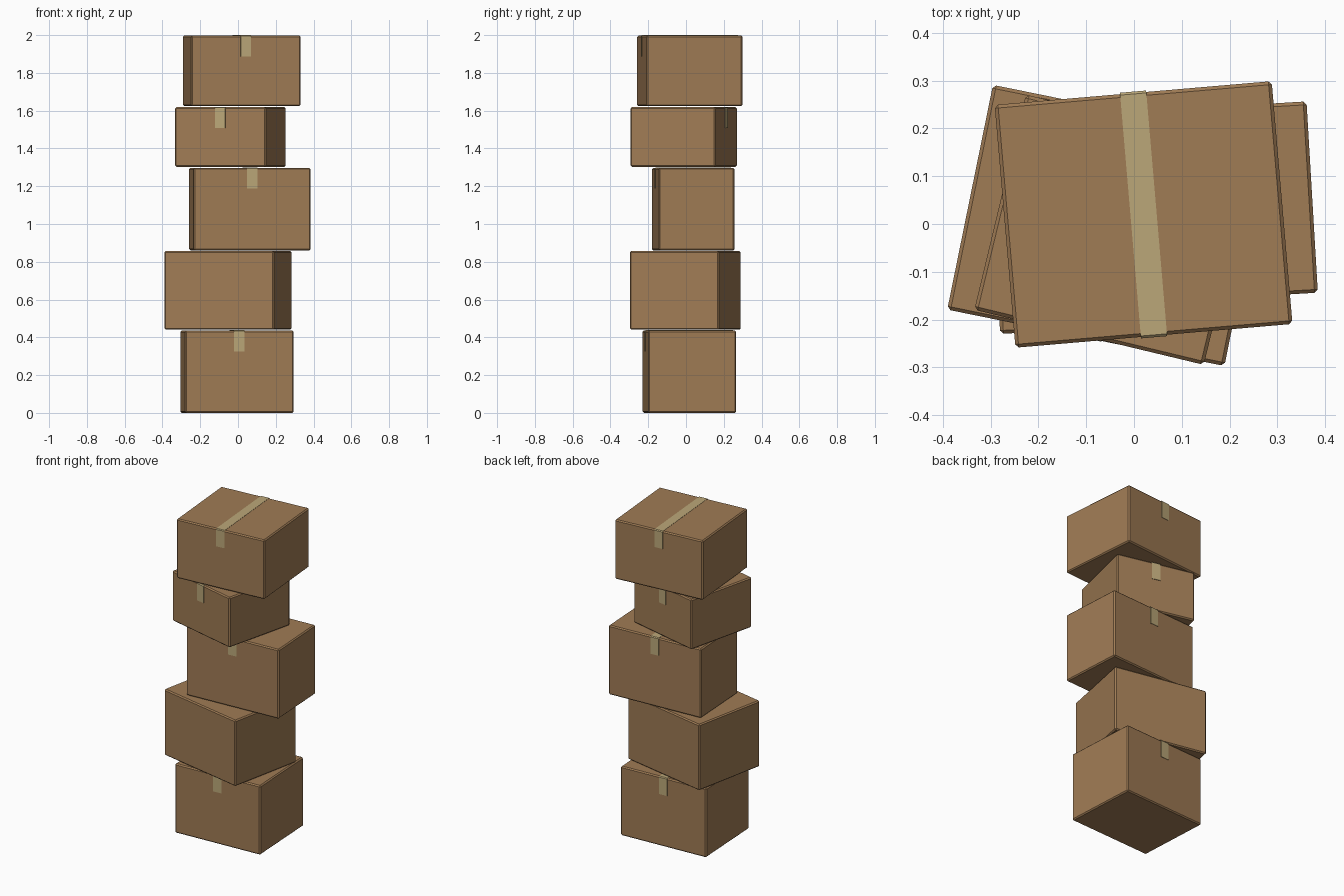
import bpy
import bmesh
from math import radians
from mathutils import Matrix

cube = bpy.data.objects.get("Cube")
if cube:
    bpy.data.objects.remove(cube, do_unlink=True)


def material(name, colour):
    mat = bpy.data.materials.new(name)
    mat.use_nodes = True
    mat.diffuse_color = colour
    mat.node_tree.nodes["Principled BSDF"].inputs["Base Color"].default_value = colour
    return mat


cardboard = material("cardboard brown", (0.35, 0.20, 0.09, 1))
tape_tan = material("tape tan", (0.50, 0.39, 0.19, 1))

TAPE_WIDTH, TAPE_DROP, TAPE_THICK = 0.055, 0.11, 0.003


def add_object(name, bm, mat, x, y, angle):
    mesh = bpy.data.meshes.new(name)
    bmesh.ops.recalc_face_normals(bm, faces=bm.faces)
    bm.to_mesh(mesh)
    bm.free()
    mesh.materials.append(mat)
    obj = bpy.data.objects.new(name, mesh)
    obj.location = (x, y, 0)
    obj.rotation_euler.z = radians(angle)
    bpy.context.collection.objects.link(obj)
    return obj


def add_box(name, x, y, angle, width, depth, bottom, top):
    bm = bmesh.new()
    place = Matrix.Translation((0, 0, (bottom + top) / 2))
    size = Matrix.Diagonal((width, depth, top - bottom, 1))
    bmesh.ops.create_cube(bm, size=1, matrix=place @ size)
    obj = add_object(name, bm, cardboard, x, y, angle)
    bevel = obj.modifiers.new("worn edges", "BEVEL")
    bevel.width = 0.007
    bevel.segments = 1


def add_tape(name, x, y, angle, depth, top):
    # U-shaped band over the lid, hanging down the front and back
    inner, outer = depth / 2 - 0.001, depth / 2 + TAPE_THICK
    low, under, over = top - TAPE_DROP, top - 0.001, top + TAPE_THICK / 2
    half = [(outer, low), (outer, over - 0.005), (outer - 0.005, over)]
    inside = [(inner, low), (inner, under)]
    profile = [(-a, b) for a, b in half] + half[::-1]
    profile += inside + [(-a, b) for a, b in inside[::-1]]
    bm = bmesh.new()
    verts = [bm.verts.new((-TAPE_WIDTH / 2, a, b)) for a, b in profile]
    face = bm.faces.new(verts)
    grown = bmesh.ops.extrude_face_region(bm, geom=[face])["geom"]
    moved = [g for g in grown if isinstance(g, bmesh.types.BMVert)]
    bmesh.ops.translate(bm, verts=moved, vec=(TAPE_WIDTH, 0, 0))
    add_object(name, bm, tape_tan, x, y, angle)


# name, x, y, turn, width, depth, bottom, top, taped
boxes = [
    ("bottom", -0.005, 0.018, 3.05, 0.576, 0.466, 0.0, 0.436, True),
    ("second", -0.053, -0.003, -11.5, 0.592, 0.48, 0.441, 0.857, False),
    ("middle", 0.063, 0.038, 3.4, 0.621, 0.401, 0.86, 1.297, True),
    ("fourth", -0.04, -0.012, -13.5, 0.494, 0.463, 1.303, 1.619, True),
    ("top", 0.02, 0.02, 4.9, 0.582, 0.51, 1.624, 1.998, True),
]
for name, x, y, angle, width, depth, bottom, top, taped in boxes:
    add_box(name + "_box", x, y, angle, width, depth, bottom, top)
    if taped:
        add_tape(name + "_box_tape", x, y, angle, depth, top)
